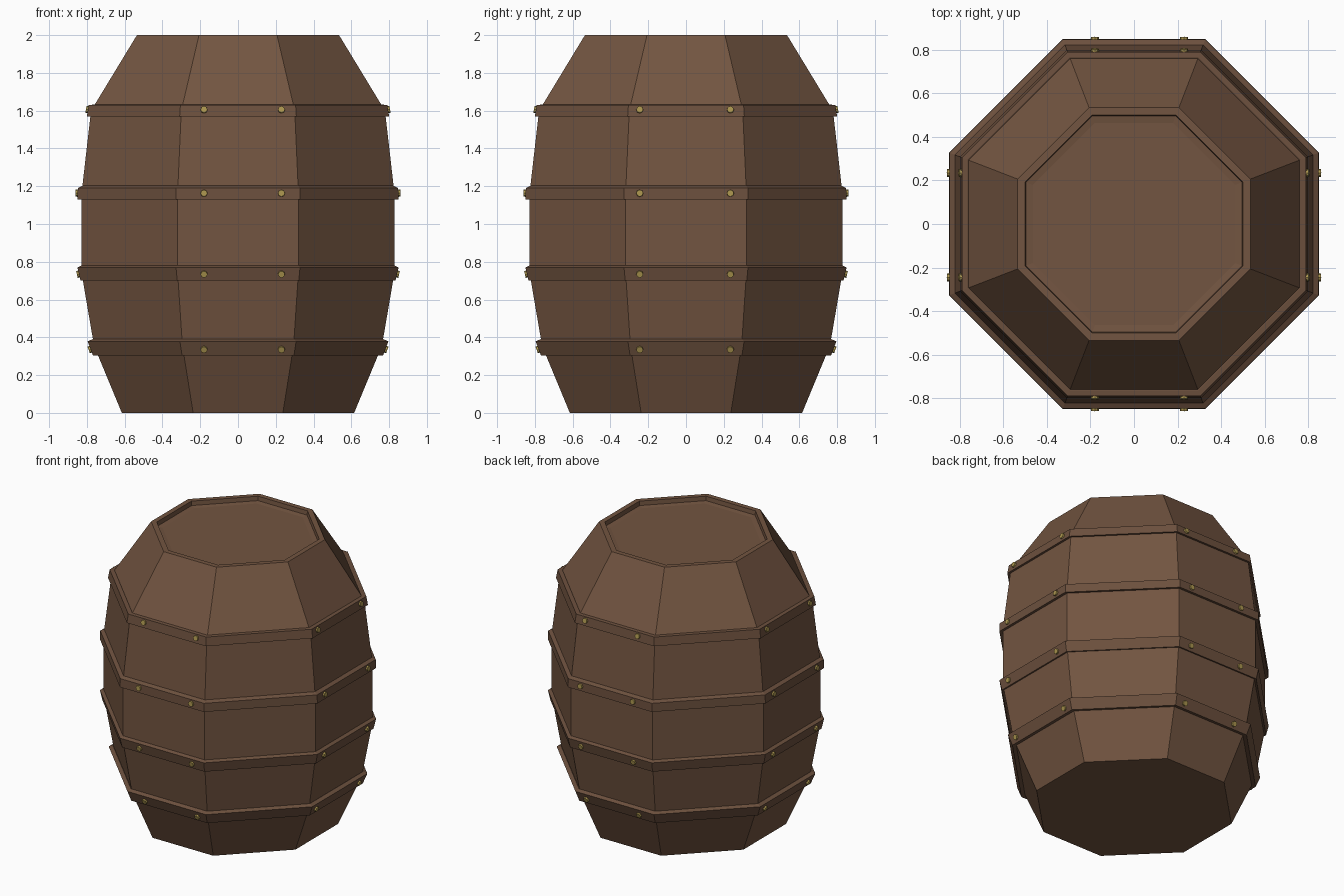
import bpy, bmesh
from math import atan2, radians
from mathutils import Matrix

if "Cube" in bpy.data.objects:
    bpy.data.objects.remove(bpy.data.objects["Cube"])

K = 0.386  # half width of the flat sides relative to their distance from the axis


def material(name, rgb):
    m = bpy.data.materials.new(name)
    m.diffuse_color = (*rgb, 1)
    m.use_nodes = True
    m.node_tree.nodes["Principled BSDF"].inputs["Base Color"].default_value = m.diffuse_color
    return m


wood = material("wood", (0.17, 0.09, 0.052))
hoop_wood = material("hoop_wood", (0.15, 0.08, 0.047))
brass = material("brass", (0.42, 0.31, 0.08))


def octagon(a, z):
    b = a * K
    return [(x, y, z) for x, y in ((a, -b), (a, b), (b, a), (-b, a),
                                   (-a, b), (-a, -b), (-b, -a), (b, -a))]


def make_object(name, bm, mat):
    bmesh.ops.recalc_face_normals(bm, faces=bm.faces)
    me = bpy.data.meshes.new(name)
    bm.to_mesh(me)
    bm.free()
    me.materials.append(mat)
    ob = bpy.data.objects.new(name, me)
    bpy.context.collection.objects.link(ob)
    return ob


def loft(name, profile, mat, closed=False):
    """Stack octagons along an (apothem, z) profile; close as ring or cap the ends."""
    bm = bmesh.new()
    rings = [[bm.verts.new(p) for p in octagon(a, z)] for a, z in profile]
    pairs = list(zip(rings, rings[1:]))
    if closed:
        pairs.append((rings[-1], rings[0]))
    else:
        bm.faces.new(rings[0])
        bm.faces.new(rings[-1])
    for lo, hi in pairs:
        for i in range(8):
            j = (i + 1) % 8
            bm.faces.new((lo[i], lo[j], hi[j], hi[i]))
    return make_object(name, bm, mat)


# Barrel body with recessed lid
loft("barrel_body", [(0.615, 0), (0.762, 0.355), (0.828, 0.74), (0.828, 1.165),
                     (0.778, 1.6), (0.535, 2.0), (0.50, 2.0), (0.497, 1.97),
                     (0.465, 1.965)], wood)

# Hoops: outer bottom (a, z), outer top (a, z), inner top z, rivet z
hoops = [((0.768, 0.305), (0.796, 0.378), 0.39, 0.337),
         ((0.834, 0.70), (0.85, 0.77), 0.782, 0.735),
         ((0.85, 1.13), (0.848, 1.19), 1.203, 1.163),
         ((0.80, 1.57), (0.79, 1.63), 1.632, 1.605)]

rivets = bmesh.new()
for n, (lo, hi, z_in, z_riv) in enumerate(hoops, 1):
    loft(f"hoop_{n}", [lo, hi, (hi[0] - 0.025, z_in), (hi[0] - 0.06, z_in - 0.02),
                       (lo[0] - 0.06, lo[1] + 0.01)], hoop_wood, closed=True)
    # Two rivets on each of the four straight sides, tilted with the hoop
    dr, dz = hi[0] - lo[0], hi[1] - lo[1]
    r = lo[0] + dr * (z_riv - lo[1]) / dz
    for angle, spots in ((-90, (-0.18, 0.23)), (90, (0.18, -0.23)),
                         (0, (-0.245, 0.235)), (180, (-0.235, 0.245))):
        for t in spots:
            mat = (Matrix.Rotation(radians(angle), 4, 'Z')
                   @ Matrix.Translation((r, t, z_riv))
                   @ Matrix.Rotation(atan2(dz, -dr), 4, 'Y'))
            bmesh.ops.create_cone(rivets, cap_ends=True, segments=8, radius1=0.02,
                                  radius2=0.018, depth=0.022, matrix=mat)
make_object("rivets", rivets, brass)
